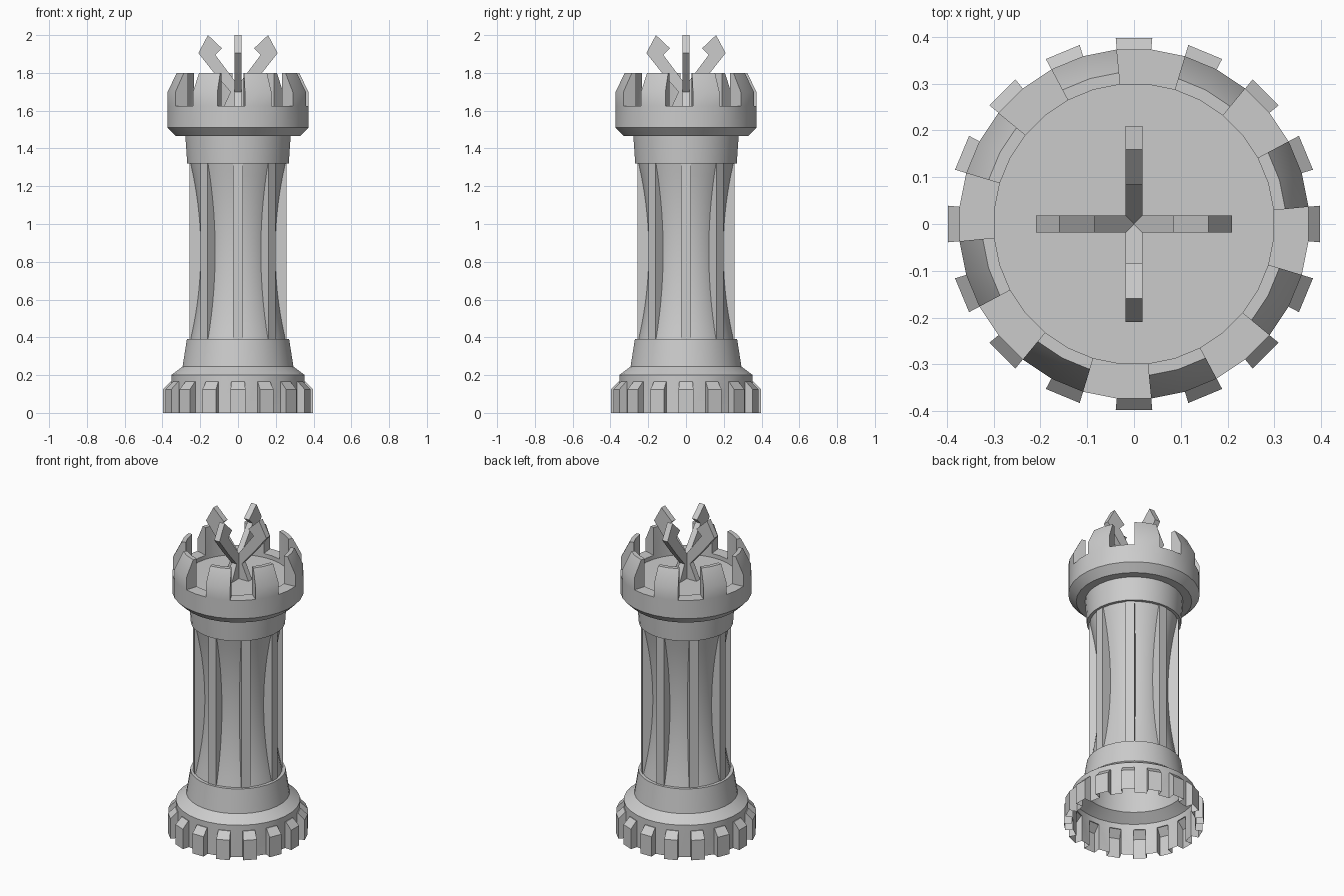
import bpy, bmesh
from math import cos, sin, pi, radians
from mathutils import Matrix

if "Cube" in bpy.data.objects:
    bpy.data.objects.remove(bpy.data.objects["Cube"])

N = 32  # sides; half-step offset puts a flat on each axis


def pt(r, z, k):
    a = 2 * pi * (k + 0.5) / N
    return (r * cos(a), r * sin(a), z)


def face(bm, *pts):
    bm.faces.new([bm.verts.new(p) for p in pts])


def strip(bm, prof, k):
    # one lathe segment of a profile of (radius, z)
    for (r0, z0), (r1, z1) in zip(prof, prof[1:]):
        a, b, c, d = pt(r0, z0, k), pt(r0, z0, k + 1), pt(r1, z1, k + 1), pt(r1, z1, k)
        face(bm, a, b, c, d)


def finish(bm, name, smooth=True):
    bmesh.ops.remove_doubles(bm, verts=bm.verts, dist=1e-5)
    bmesh.ops.recalc_face_normals(bm, faces=bm.faces)
    me = bpy.data.meshes.new(name)
    bm.to_mesh(me)
    bm.free()
    ob = bpy.data.objects.new(name, me)
    bpy.context.collection.objects.link(ob)
    if smooth:
        bpy.ops.object.select_all(action='DESELECT')
        ob.select_set(True)
        bpy.context.view_layer.objects.active = ob
        bpy.ops.object.shade_smooth_by_angle(angle=radians(28))
    return ob


# hollow base, every other side pushed out into a tooth with sloped top
bm = bmesh.new()
R, T, H = 0.355, 0.40, 0.165
for k in range(N):
    strip(bm, [(R, H), (R, 0.20), (0.295, 0.245), (0.272, 0.39), (0.252, 0.39)], k)
    if k % 2:
        strip(bm, [(T, 0), (T, 0.125), (R + 0.005, H), (R, H)], k)
        for j in (k, k + 1):
            face(bm, pt(R, 0, j), pt(T, 0, j), pt(T, 0.125, j),
                 pt(R + 0.005, H, j), pt(R, H, j))
    else:
        strip(bm, [(R, 0), (R, H)], k)
finish(bm, "base")

# waisted column
bm = bmesh.new()
steps = 14
prof = []
for i in range(steps + 1):
    t = 2 * i / steps - 1
    prof.append((0.199 + 0.053 * t * t, 0.855 + 0.465 * t))
for k in range(N):
    strip(bm, prof, k)
finish(bm, "column")

# eight straight ribs
bm = bmesh.new()
for i in range(8):
    m = (Matrix.Rotation(i * pi / 4, 4, 'Z') @ Matrix.Translation((0.223, 0, 0.855))
         @ Matrix.Diagonal((0.066, 0.052, 0.93, 1)))
    bmesh.ops.create_cube(bm, size=1, matrix=m)
finish(bm, "column_ribs", False)

# neck and battlement head
bm = bmesh.new()
LIP, FLOOR, TOP = 1.625, 1.60, 1.80
merlon = [(0.375, LIP), (0.375, 1.70), (0.325, TOP), (0.30, TOP), (0.30, LIP)]
for k in range(N):
    strip(bm, [(0.252, 1.32), (0.27, 1.32), (0.28, 1.465), (0.33, 1.465),
               (0.375, 1.51), (0.375, LIP)], k)
    strip(bm, [(0.30, LIP), (0.30, FLOOR)], k)
    if k % 4 < 2:
        strip(bm, merlon, k)
        j = k if k % 4 == 0 else k + 1
        face(bm, *[pt(r, z, j) for r, z in merlon])
    else:
        strip(bm, [(0.375, LIP), (0.30, LIP)], k)
face(bm, *[pt(0.30, FLOOR, k) for k in range(N)])
finish(bm, "battlement_head")

# crossed plates with four arrow-headed prongs on splayed feet
half = [(0, 1.735), (0.12, 1.895), (0.085, 1.93), (0.159, 2.0), (0.21, 1.905),
        (0.127, 1.80), (0.04, 1.70), (0.085, FLOOR)]
outline = half + [(-x, z) for x, z in reversed(half[1:])]
for n, name in enumerate(("prongs_side", "prongs_front")):
    bm = bmesh.new()
    f = bm.faces.new([bm.verts.new((x, -0.018, z)) for x, z in outline])
    ext = bmesh.ops.extrude_face_region(bm, geom=[f], use_keep_orig=True)
    vs = [g for g in ext["geom"] if isinstance(g, bmesh.types.BMVert)]
    bmesh.ops.translate(bm, verts=vs, vec=(0, 0.036, 0))
    bmesh.ops.rotate(bm, verts=bm.verts, matrix=Matrix.Rotation(n * pi / 2, 3, 'Z'))
    finish(bm, name, False)
